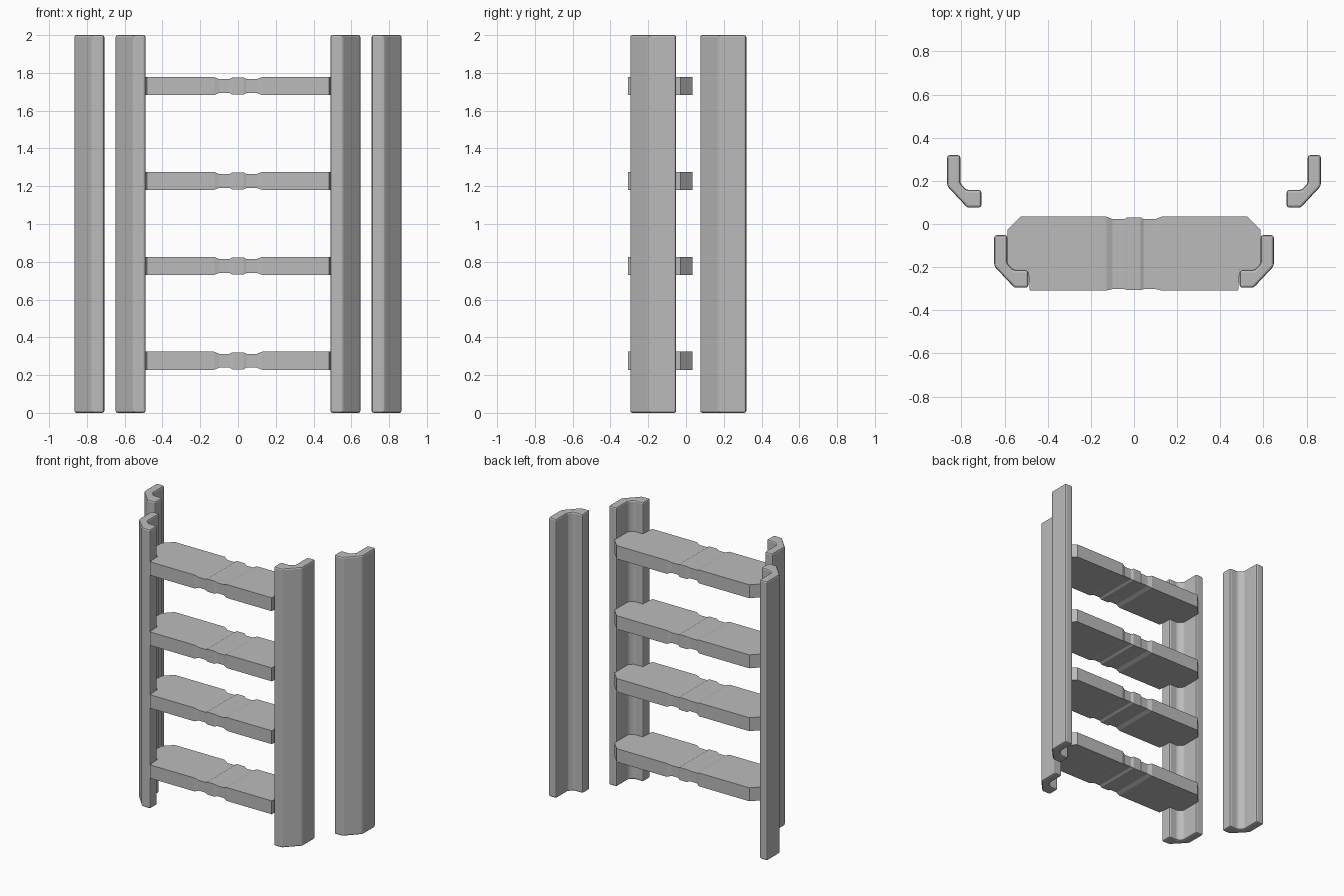
import bpy
import bmesh

cube = bpy.data.objects.get("Cube")
if cube:
    bpy.data.objects.remove(cube, do_unlink=True)

grey = bpy.data.materials.new("plain_grey")
grey.use_nodes = True
colour = (0.5, 0.5, 0.5, 1)
grey.diffuse_color = colour
grey.node_tree.nodes["Principled BSDF"].inputs["Base Color"].default_value = colour


def finish(bm, name):
    bmesh.ops.recalc_face_normals(bm, faces=bm.faces)
    mesh = bpy.data.meshes.new(name)
    bm.to_mesh(mesh)
    bm.free()
    mesh.materials.append(grey)
    obj = bpy.data.objects.new(name, mesh)
    bpy.context.collection.objects.link(obj)
    return obj


# Angled rail section, seen from above: a side leg, a chamfered corner, a front lip
RAIL = [(0.648, -0.052), (0.648, -0.195), (0.555, -0.295), (0.49, -0.295),
        (0.49, -0.213), (0.558, -0.213), (0.587, -0.184), (0.587, -0.052)]


def rail(name, side, dx, dy):
    bm = bmesh.new()
    base = bm.faces.new([bm.verts.new((side * (x + dx), y + dy, 0)) for x, y in RAIL])
    top = bmesh.ops.extrude_face_region(bm, geom=[base])["geom"]
    bmesh.ops.translate(bm, vec=(0, 0, 2),
                        verts=[v for v in top if isinstance(v, bmesh.types.BMVert)])
    bmesh.ops.recalc_face_normals(bm, faces=bm.faces)
    bmesh.ops.bevel(bm, geom=bm.edges[:], offset=0.011, segments=2,
                    profile=0.5, affect='EDGES')
    finish(bm, name)


# Rung stations from middle to end: x, front y, back y, height lost to wear
FRONT, BACK = -0.308, 0.034
RUNG = [(0.03, FRONT + 0.002, BACK - 0.003, 0.003),
        (0.045, FRONT + 0.006, BACK - 0.011, 0.011),
        (0.10, FRONT + 0.006, BACK - 0.011, 0.011),
        (0.128, FRONT, BACK, 0),
        (0.483, FRONT, BACK, 0),
        (0.49, -0.21, BACK, 0),
        (0.525, -0.21, BACK, 0),
        (0.587, -0.21, -0.028, 0)]


def rung(name, z):
    bm = bmesh.new()
    stations = [(-x, *rest) for x, *rest in reversed(RUNG)] + RUNG
    rings = []
    for x, front, back, worn in stations:
        h = 0.048 - worn
        corners = [(front, -h), (back, -h), (back, h), (front, h)]
        rings.append([bm.verts.new((x, y, z + dz)) for y, dz in corners])
    for a, b in zip(rings, rings[1:]):
        for i in range(4):
            j = (i + 1) % 4
            bm.faces.new((a[i], a[j], b[j], b[i]))
    bm.faces.new(rings[0])
    bm.faces.new(rings[-1])
    finish(bm, name)


# Two pairs of rails: the front pair holds the rungs, the rear pair stands free
for label, side in (("left", 1), ("right", -1)):
    rail("front_rail_" + label, side, 0, 0)
    rail("rear_rail_" + label, side, 0.218, 0.371)

# Four worn rungs
for number, height in enumerate((0.276, 0.778, 1.228, 1.73), 1):
    rung(f"rung_{number}", height)
